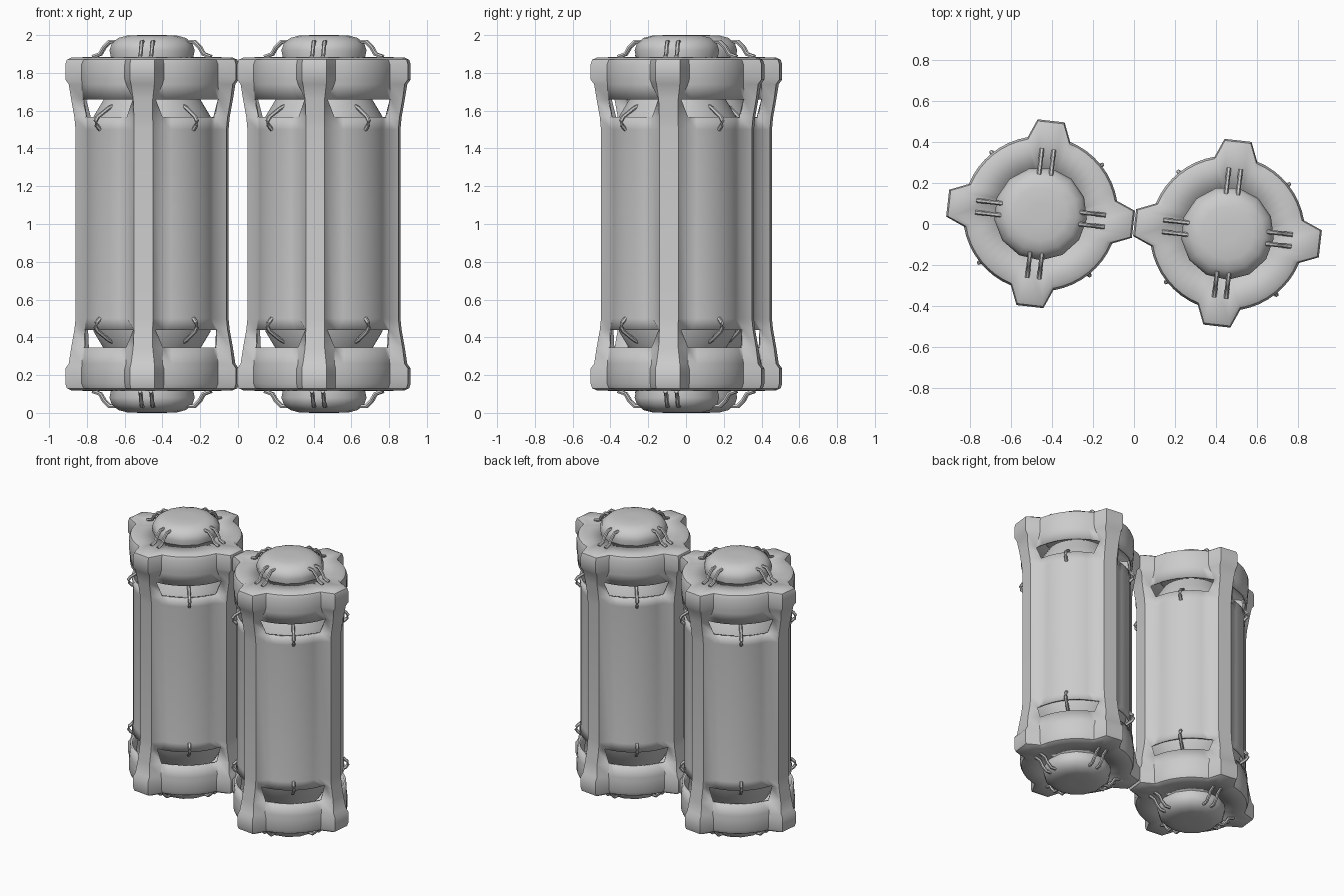
import bpy, bmesh, math
from mathutils import Matrix, Vector

if "Cube" in bpy.data.objects:
    bpy.data.objects.remove(bpy.data.objects["Cube"])

grey = bpy.data.materials.new("light_grey_metal")
grey.diffuse_color = (0.6, 0.6, 0.6, 1)
grey.use_nodes = True
grey.node_tree.nodes["Principled BSDF"].inputs["Base Color"].default_value = grey.diffuse_color


def finish(name, bm, angle=40):
    """Turn a bmesh into a smooth-shaded grey object."""
    bmesh.ops.recalc_face_normals(bm, faces=bm.faces)
    me = bpy.data.meshes.new(name)
    bm.to_mesh(me)
    bm.free()
    me.materials.append(grey)
    ob = bpy.data.objects.new(name, me)
    bpy.context.collection.objects.link(ob)
    bpy.context.view_layer.objects.active = ob
    for o in bpy.context.selected_objects:
        o.select_set(False)
    ob.select_set(True)
    bpy.ops.object.shade_smooth_by_angle(angle=math.radians(angle))
    return ob


def bridge(bm, rings, skip=None):
    n = len(rings[0])
    for i in range(len(rings) - 1):
        for j in range(n):
            if skip and skip(i, j):
                continue
            k = (j + 1) % n
            bm.faces.new((rings[i][j], rings[i][k], rings[i + 1][k], rings[i + 1][j]))


PANEL = 9            # points across each curved panel
PER = PANEL + 2      # plus two lug tip points per quarter


def section(z, lug, panel, base, tip):
    """Round section with four lugs: lug reach, panel radius, lug base angle, tip half width."""
    pts = []
    for q in range(4):
        rot = Matrix.Rotation(q * math.pi / 2, 3, 'Z')
        quarter = [Vector((lug, -tip, z)), Vector((lug, tip, z))]
        for i in range(PANEL):
            a = math.radians(base + (90 - 2 * base) * i / (PANEL - 1))
            quarter.append(Vector((panel * math.cos(a), panel * math.sin(a), z)))
        pts += [rot @ p for p in quarter]
    return pts


def shell():
    # end cap, window band and fin profile, from the top down
    upper = [(1.885, .21, .21, 14, .04), (1.882, .42, .345, 16, .055),
             (1.87, .447, .368, 16, .063), (1.845, .455, .378, 16, .066),
             (1.765, .455, .378, 16, .066), (1.74, .437, .375, 15, .062),
             (1.66, .425, .37, 9.5, .052), (1.565, .408, .36, 15.5, .05),
             (1.5, .402, .354, 15.5, .05)]
    lower = [(2 - z, *rest) for z, *rest in reversed(upper)]
    # both windows are wider along their upper edge
    lower[1] = (.44, .408, .36, 9.5, .05)
    lower[2] = (.345, .425, .37, 15.5, .052)
    bm = bmesh.new()
    rings = [[bm.verts.new(p) for p in section(*row)] for row in upper + lower]
    bands = (6, len(upper) + 1)
    bridge(bm, rings, lambda i, j: i in bands and 2 <= j % PER <= PER - 2)
    ob = finish("outer_shell", bm, 38)
    mod = ob.modifiers.new("wall", 'SOLIDIFY')
    mod.thickness = 0.015
    mod.offset = -1
    return ob


def lathe(name, profile, sides, angle):
    bm = bmesh.new()
    rings = [[bm.verts.new((r * math.cos(2 * math.pi * j / sides),
                            r * math.sin(2 * math.pi * j / sides), z))
              for j in range(sides)] for r, z in profile]
    bridge(bm, rings)
    bm.faces.new(rings[0])
    bm.faces.new(rings[-1])
    return finish(name, bm, angle)


def rods(name, paths, radius):
    """Thin bent rods swept along short paths."""
    bm = bmesh.new()
    for path in paths:
        pts = [Vector(p) for p in path]
        rings = []
        for i, p in enumerate(pts):
            d = (pts[min(i + 1, len(pts) - 1)] - pts[max(i - 1, 0)]).normalized()
            rot = d.to_track_quat('Z', 'Y')
            rings.append([bm.verts.new(p + rot @ Vector((radius * math.cos(j * math.pi / 3),
                                                         radius * math.sin(j * math.pi / 3), 0)))
                          for j in range(6)])
        bridge(bm, rings)
        bm.faces.new(rings[0])
        bm.faces.new(rings[-1])
    return finish(name, bm, 50)


def turned(path, degrees, flip):
    rot = Matrix.Rotation(math.radians(degrees), 3, 'Z')
    out = []
    for p in path:
        v = rot @ Vector(p)
        out.append((v.x, v.y, 2 - v.z if flip else v.z))
    return out


def canister():
    parts = [shell()]
    # inner tank seen through the windows
    half = [(.2, 1.75), (.25, 1.67), (.31, 1.57), (.325, 1.5)]
    parts.append(lathe("inner_tank", half + [(r, 2 - z) for r, z in reversed(half)], 32, 40))
    # end domes
    dome = [(.215, 1.86), (.227, 1.92), (.215, 1.955), (.18, 1.985), (.13, 1.998), (.05, 2.0)]
    parts.append(lathe("top_dome", dome, 13, 45))
    parts.append(lathe("bottom_dome", [(r, 2 - z) for r, z in dome], 13, 45))
    # paired clips on the domes and bent hooks through the windows
    clip = [(.19, 1.965), (.225, 1.965), (.255, 1.935), (.275, 1.9), (.315, 1.885)]
    hook = [(.17, 0, 1.665), (.3, 0, 1.61), (.37, 0, 1.565), (.383, 0, 1.545),
            (.378, 0, 1.525), (.352, 0, 1.5)]
    clips = [turned([(x, s * .029, z) for x, z in clip], q * 90, f)
             for q in range(4) for s in (-1, 1) for f in (False, True)]
    hooks = [turned(hook, 45 + q * 90, f) for q in range(4) for f in (False, True)]
    parts.append(rods("dome_clips", clips, .011))
    parts.append(rods("window_hooks", hooks, .011))
    return parts


# two matching canisters side by side, slightly turned
tilt = Matrix.Rotation(math.radians(-6.5), 4, 'Z')
left, right = (-.455, .05, 0), (.455, -.045, 0)
for part in canister():
    name = part.name
    twin = part.copy()
    bpy.context.collection.objects.link(twin)
    for ob, side, pos in ((part, "left_", left), (twin, "right_", right)):
        ob.name = side + name
        ob.matrix_world = Matrix.Translation(pos) @ tilt
